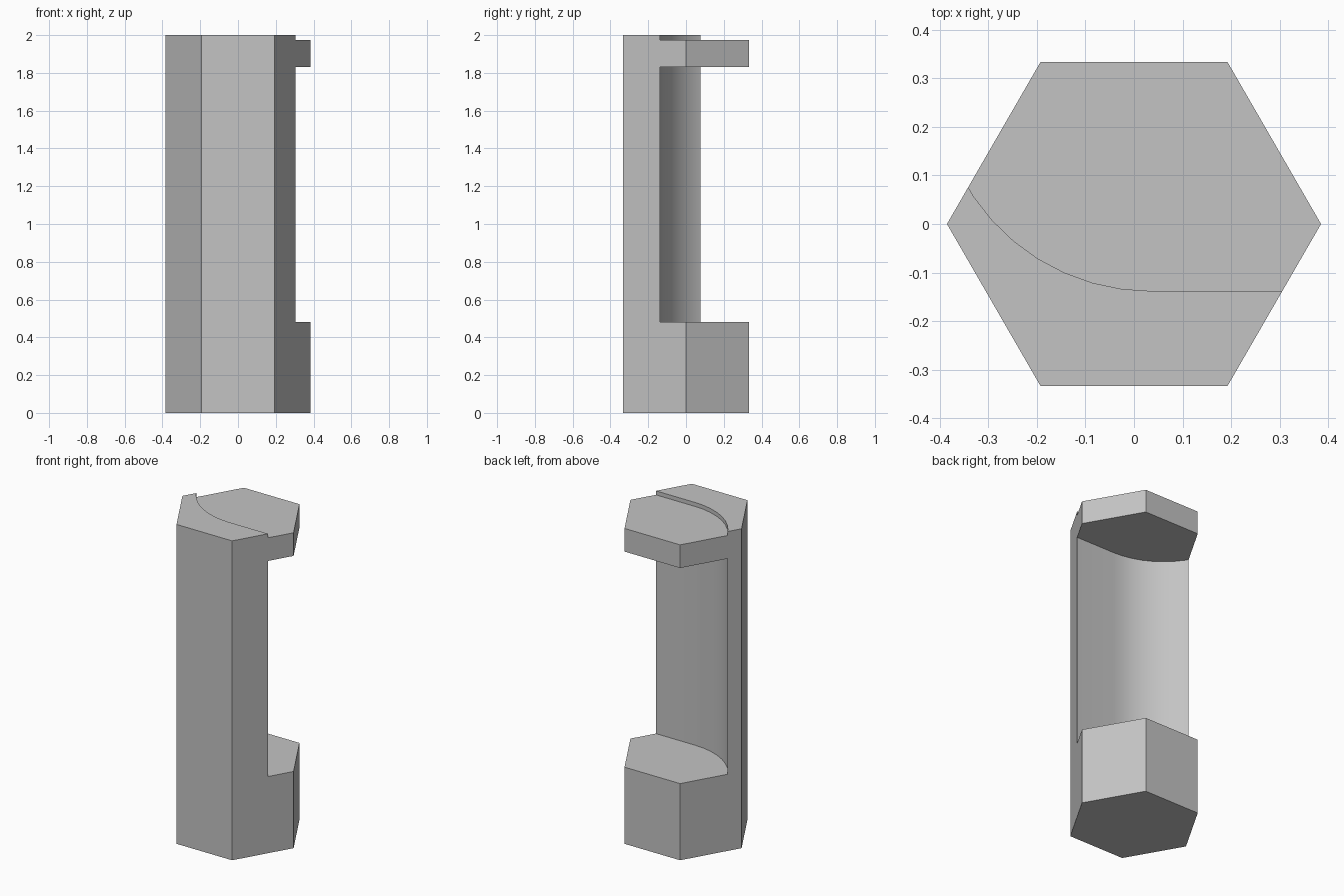
import bpy
import bmesh
from math import cos, sin, radians

cube = bpy.data.objects.get("Cube")
if cube:
    bpy.data.objects.remove(cube, do_unlink=True)

RADIUS = 0.385
HEIGHT = 2.0
GREY = (0.55, 0.55, 0.55, 1.0)

grey = bpy.data.materials.new("plain grey")
grey.use_nodes = True
grey.diffuse_color = GREY
grey.node_tree.nodes["Principled BSDF"].inputs["Base Color"].default_value = GREY


def prism(name, outline, bottom, top):
    """Extrude a flat outline from bottom to top."""
    bm = bmesh.new()
    face = bm.faces.new([bm.verts.new((x, y, bottom)) for x, y in outline])
    extruded = bmesh.ops.extrude_face_region(bm, geom=[face])["geom"]
    verts = [v for v in extruded if isinstance(v, bmesh.types.BMVert)]
    bmesh.ops.translate(bm, verts=verts, vec=(0, 0, top - bottom))
    bmesh.ops.recalc_face_normals(bm, faces=bm.faces)
    mesh = bpy.data.meshes.new(name)
    bm.to_mesh(mesh)
    bm.free()
    mesh.materials.append(grey)
    obj = bpy.data.objects.new(name, mesh)
    bpy.context.collection.objects.link(obj)
    return obj


# Hexagonal column
hexagon = [(RADIUS * cos(radians(60 * i)), RADIUS * sin(radians(60 * i)))
           for i in range(6)]
column = prism("hexagonal_column", hexagon, 0, HEIGHT)

# Hollow outline: a flat run on the left, then an arc sweeping back on the right
arc_radius, arc_x, arc_y = 0.44, 0.035, 0.302
arc = [(arc_x - arc_radius * sin(radians(a)), arc_y - arc_radius * cos(radians(a)))
       for a in range(0, 73, 8)]
hollow = [(0.6, 0.6), (0.6, arc_y - arc_radius)] + arc + [(-0.6, 0.6)]

# Tall recess in the back, and the shallow step that lowers the cap
for name, bottom, top in (("recess_cutter", 0.48, 1.83),
                          ("cap_step_cutter", 1.975, 2.2)):
    cutter = prism(name, hollow, bottom, top)
    cutter.hide_render = True
    cut = column.modifiers.new(name, "BOOLEAN")
    cut.operation = "DIFFERENCE"
    cut.solver = "EXACT"
    cut.object = cutter
    bpy.context.view_layer.objects.active = column
    bpy.ops.object.modifier_apply(modifier=cut.name)
    bpy.data.objects.remove(cutter, do_unlink=True)

# Smooth curved wall with sharp edges elsewhere
bpy.ops.object.select_all(action="DESELECT")
column.select_set(True)
bpy.context.view_layer.objects.active = column
bpy.ops.object.shade_smooth_by_angle(angle=radians(20))
